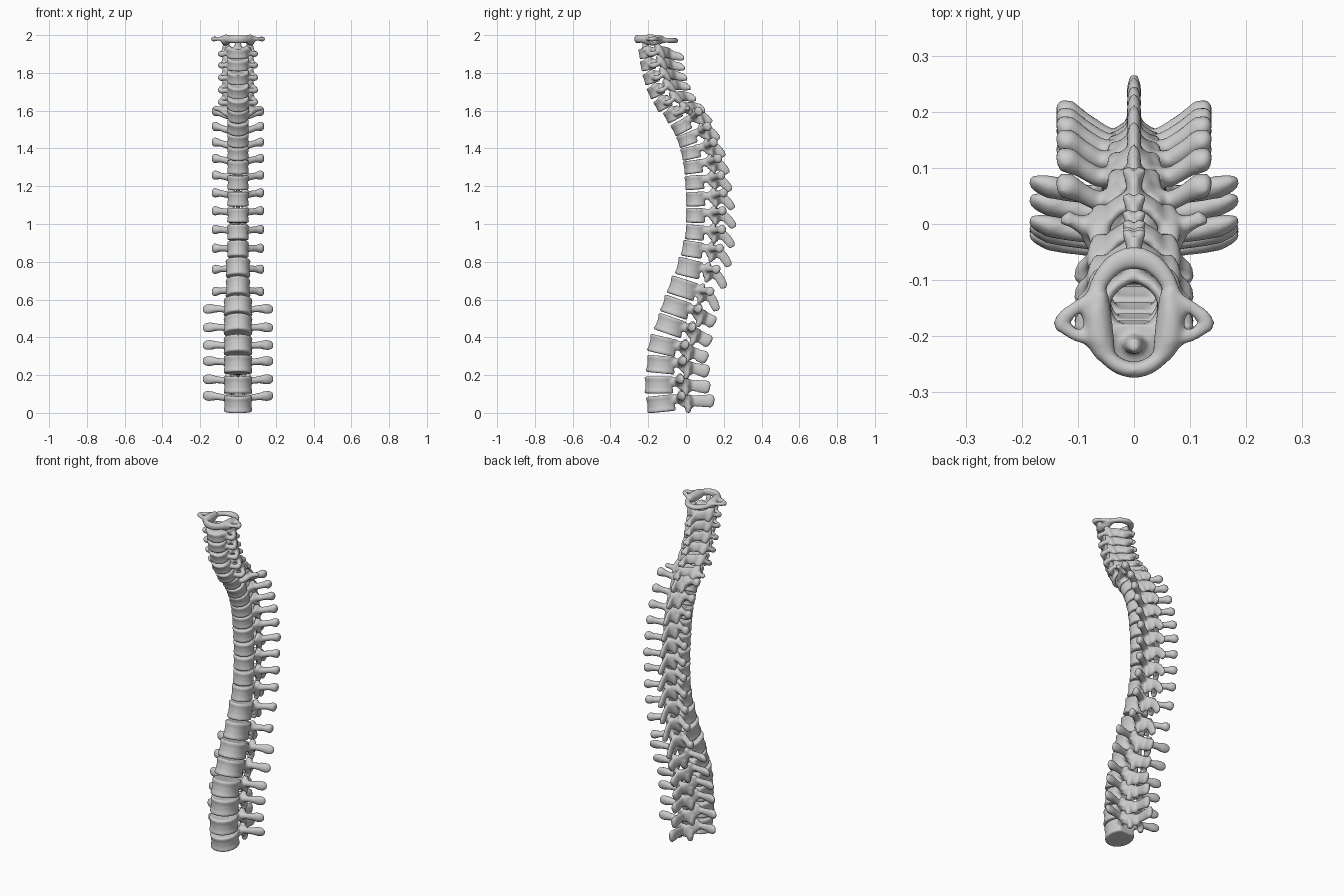
import bpy, bmesh
from math import sin, cos, pi, atan2, hypot, radians
from mathutils import Vector, Matrix


def skin(bm, rings, closed=False):
    """Join rings of points into a solid."""
    vs = [[bm.verts.new(p) for p in r] for r in rings]
    n = len(vs[0])
    pairs = list(zip(vs, vs[1:])) + ([(vs[-1], vs[0])] if closed else [])
    for a, b in pairs:
        for i in range(n):
            bm.faces.new((a[i], a[(i + 1) % n], b[(i + 1) % n], b[i]))
    if not closed:
        bm.faces.new(vs[0][::-1])
        bm.faces.new(vs[-1])


def tube(bm, pts, radii, both=False, closed=False):
    """Oval tube along pts; radii are (sideways, upward); both adds the mirror copy."""
    for s in ((1, -1) if both else (1,)):
        P = [Vector((p[0] * s, p[1], p[2])) for p in pts]
        n, rings = len(P), []
        for i, p in enumerate(P):
            if closed:
                d = P[(i + 1) % n] - P[i - 1]
            else:
                d = P[min(i + 1, n - 1)] - P[max(i - 1, 0)]
            d.normalize()
            ref = Vector((0, 0, 1)) if abs(d.z) < 0.85 else Vector((0, 1, 0))
            side = d.cross(ref).normalized()
            up = side.cross(d)
            a, b = radii[i]
            rings.append([p + side * a * cos(t * pi / 6) + up * b * sin(t * pi / 6)
                          for t in range(12)])
        skin(bm, rings, closed)


def body(bm, w, d, h):
    """Waisted drum with a flattened back."""
    rings = []
    for t, k in ((-1, .97), (-.85, 1.03), (-.35, .96), (.35, .96), (.85, 1.03), (1, .97)):
        ring = []
        for i in range(28):
            a = 2 * pi * i / 28
            y = d * sin(a)
            if y > 0:
                y = min(y, d * .8)
            ring.append((w * k * cos(a), y * k, t * h / 2))
        rings.append(ring)
    skin(bm, rings)


def finish(bm, name, y, z, tilt):
    bmesh.ops.recalc_face_normals(bm, faces=bm.faces)
    me = bpy.data.meshes.new(name)
    bm.to_mesh(me)
    bm.free()
    ob = bpy.data.objects.new(name, me)
    bpy.context.collection.objects.link(ob)
    ob.matrix_world = Matrix.Translation((0, y, z)) @ Matrix.Rotation(-tilt, 4, 'X')
    # Blend the pieces into one smooth bone
    r = ob.modifiers.new("blend", 'REMESH')
    r.mode = 'VOXEL'
    r.voxel_size = 0.0065
    r.use_smooth_shade = True
    s = ob.modifiers.new("soften", 'SMOOTH')
    s.factor = 0.5
    s.iterations = 3


def lumbar(bm, w, d, h, f):
    sp = .275 - .06 * f
    body(bm, w, d, h)
    # Pedicles and laminae
    tube(bm, [(.042, .04, .016), (.045, .085, .016), (.044, .115, .006), (.025, .14, -.004), (0, .155, -.008)],
         [(.018, .025), (.016, .025), (.015, .036), (.015, .04), (.015, .036)], True)
    # Transverse processes, leaf shaped
    tube(bm, [(.035, .09, .02), (.08, .094, .024), (.115, .1, .028), (.15, .107, .03), (.174, .114, .03), (.187, .119, .03)],
         [(.022, .022), (.017, .018), (.019, .02), (.02, .028), (.014, .025), (.006, .012)], True)
    # Joint processes
    tube(bm, [(.05, .1, .0), (.053, .1, .035), (.05, .105, .06)], [(.022, .022), (.022, .02), (.013, .012)], True)
    tube(bm, [(.035, .13, .0), (.036, .135, -.035), (.036, .13, -.062)], [(.02, .018), (.02, .018), (.014, .013)], True)
    # Spinous process
    tube(bm, [(0, .135, .0), (0, .175, -.003), (0, sp - .05, -.008), (0, sp - .02, -.011), (0, sp - .005, -.013), (0, sp, -.014)],
         [(.017, .036), (.012, .03), (.014, .034), (.017, .037), (.014, .03), (.007, .018)])


def thoracic(bm, w, d, h, f):
    body(bm, w, d, h)
    b = d * .8
    # Pedicles and laminae
    tube(bm, [(.03, b - .02, .016), (.036, b + .02, .016), (.036, .085, .008), (.02, .108, .002), (0, .12, -.002)],
         [(.015, .022), (.014, .022), (.014, .036), (.014, .042), (.014, .04)], True)
    # Transverse processes, swept back
    ty = .138 if f < .5 else .146 - .03 * (f - .5) * 2
    tube(bm, [(.03, .085, .018), (.065, ty - .036, .022), (.095, ty - .016, .026), (.118, ty - .002, .028), (.132, ty + .001, .028), (.138, ty, .028)],
         [(.022, .026), (.018, .018), (.018, .018), (.023, .026), (.02, .024), (.009, .013)], True)
    # Joint processes
    tube(bm, [(.036, .082, .01), (.037, .088, .04), (.036, .092, .056)], [(.02, .017), (.019, .015), (.012, .01)], True)
    tube(bm, [(.03, .1, .0), (.03, .1, -.03), (.03, .097, -.052)], [(.019, .016), (.018, .015), (.013, .011)], True)
    # Spinous process, slanting down and shortening towards the neck
    k = 1 - .62 * max(0, (f - .4) / .6)
    tube(bm, [(0, .095, .01), (0, .1 + .035 * k, .004), (0, .1 + .062 * k, -.012), (0, .1 + .087 * k, -.04), (0, .1 + .1 * k, -.06)],
         [(.018, .036), (.013, .03), (.012, .026), (.013, .024), (.009, .019)])


def cervical(bm, w, d, h, f):
    sp = .155 + .035 * f
    tx = .13 if f == 0 else .104
    ty = .085 if f == 0 else .035
    body(bm, w, d, h)
    # Raised side lips
    tube(bm, [(w * .85, -.015, h * .4), (w * .88, .02, h * .5)], [(.012, .015), (.011, .015)], True)
    # Transverse processes
    tube(bm, [(.035, .005, 0), (.065, .01, -.004), (.088, ty - .014, -.01), (tx, ty - .004, -.006)],
         [(.016, .014), (.013, .013), (.017, .017), (.009, .013)], True)
    tube(bm, [(.06, .07, .0), (.08, .055, -.004), (tx - .008, ty, -.01)], [(.014, .015), (.012, .013), (.013, .014)], True)
    # Pedicles, joint pillars and laminae
    tube(bm, [(.035, .02, .004), (.052, .05, .004), (.058, .07, 0)], [(.013, .017)] * 3, True)
    tube(bm, [(.06, .058, .038), (.063, .066, .015), (.061, .074, -.015), (.057, .084, -.044)],
         [(.02, .014), (.022, .02), (.022, .02), (.017, .012)], True)
    tube(bm, [(.056, .075, 0), (.035, .1, -.01), (0, .118, -.018)], [(.012, .029), (.012, .03), (.013, .03)], True)
    # Forked spinous process
    tube(bm, [(0, .105, -.016), (0, .135, -.034), (0, sp - .015, -.05)], [(.016, .028), (.013, .024), (.015, .022)])
    tube(bm, [(0, sp - .03, -.046), (.014, sp, -.06)], [(.013, .018), (.009, .014)], True)


# Body centres (y, z) from the bottom up
path = [(-.125, .049), (-.135, .148), (-.125, .255), (-.115, .355), (-.077, .46), (-.045, .557),
        (-.01, .658), (.022, .765), (.04, .865), (.052, .955), (.056, 1.045), (.056, 1.132),
        (.05, 1.22), (.043, 1.303), (.03, 1.378), (.01, 1.45), (-.02, 1.518),
        (-.065, 1.582), (-.118, 1.64), (-.155, 1.706), (-.18, 1.775), (-.198, 1.843), (-.208, 1.905)]
for i, (y, z) in enumerate(path):
    a, b = path[max(i - 1, 0)], path[min(i + 1, len(path) - 1)]
    steps = min(i + 1, len(path) - 1) - max(i - 1, 0)
    tilt = max(atan2(b[0] - a[0], b[1] - a[1]), radians(-28))
    h = .88 * hypot(b[0] - a[0], b[1] - a[1]) / steps
    bm = bmesh.new()
    if i < 6:
        lumbar(bm, .075, .083, min(h, .092), i / 5)
        name = f"lumbar_vertebra_{i + 1}"
    elif i < 17:
        f = (i - 6) / 10
        thoracic(bm, .064 if i < 8 else .057, max(.056, .082 - .01 * (i - 6)), h, f)
        name = f"thoracic_vertebra_{i - 5}"
    else:
        f = (i - 17) / 5
        cervical(bm, .055, .05 - .008 * f, h * .95, f)
        name = f"cervical_vertebra_{i - 16}"
        if i == 22:  # Peg and shoulders under the top ring
            tube(bm, [(0, 0, .01), (0, 0, .05), (0, .004, .078)], [(.025, .022), (.018, .017), (.012, .011)])
            tube(bm, [(.02, 0, .01), (.05, .015, .018), (.065, .025, .016)], [(.025, .018), (.028, .016), (.015, .01)], True)
    finish(bm, name, y, z, tilt)

# Top ring vertebra
bm = bmesh.new()
ring = []
radii = []
for t in range(32):
    s = sin(t * pi / 16)
    ring.append((.074 * cos(t * pi / 16), -.01 + .1 * s, -.006 - .004 * s))
    radii.append((.015 + .006 * max(0, s) ** 3, .014 + .008 * max(0, -s)))
tube(bm, ring, radii, closed=True)
# Side masses with cupped tops
tube(bm, [(.05, -.085, .0), (.062, -.055, -.006), (.066, -.01, -.008), (.06, .03, -.004)],
     [(.018, .018), (.027, .029), (.026, .03), (.014, .02)], True)
# Side loops
tube(bm, [(.07, -.055, 0), (.105, -.048, 0), (.132, -.028, -.002), (.138, -.018, -.002)],
     [(.015, .014), (.011, .011), (.014, .014), (.008, .009)], True)
tube(bm, [(.07, .018, 0), (.105, .0, 0), (.13, -.02, 0)], [(.015, .013), (.012, .011), (.013, .013)], True)
tube(bm, [(0, -.095, -.002), (0, -.113, -.006)], [(.014, .02), (.008, .012)])
finish(bm, "top_ring_vertebra", -.15, 1.981, 0)
